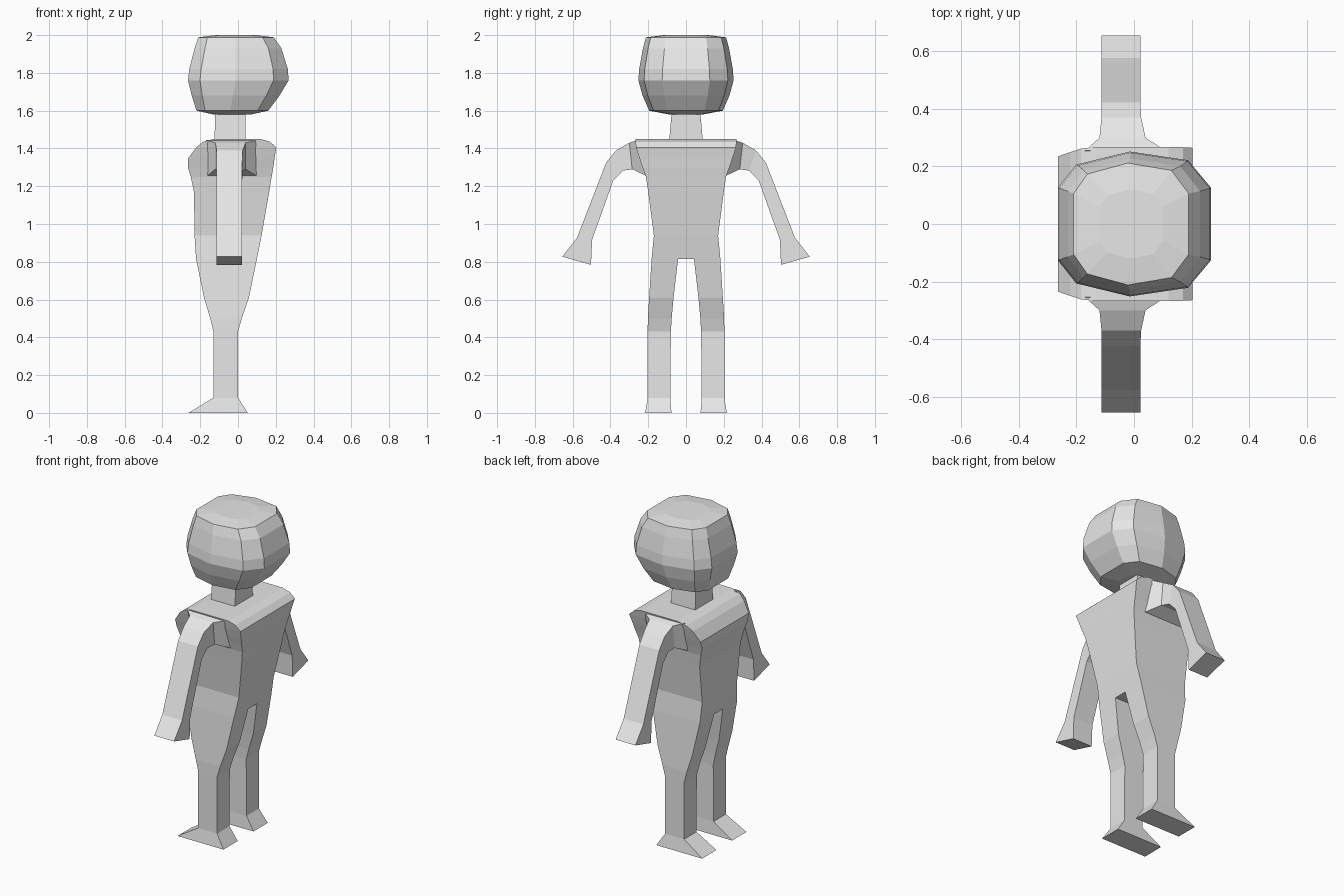
import bpy
import bmesh

cube = bpy.data.objects.get("Cube")
if cube:
    bpy.data.objects.remove(cube, do_unlink=True)

grey = bpy.data.materials.new("plain grey")
grey.use_nodes = True
colour = (0.8, 0.8, 0.8, 1)
grey.diffuse_color = colour
grey.node_tree.nodes["Principled BSDF"].inputs["Base Color"].default_value = colour


def loft(name, rings, side=1):
    """Skin a list of equally long point rings and cap both ends."""
    bm = bmesh.new()
    loops = [[bm.verts.new((x, side * y, z)) for x, y, z in ring] for ring in rings]
    n = len(loops[0])
    for a, b in zip(loops, loops[1:]):
        for i in range(n):
            j = (i + 1) % n
            bm.faces.new((a[i], a[j], b[j], b[i]))
    bm.faces.new(loops[0])
    bm.faces.new(loops[-1])
    bmesh.ops.recalc_face_normals(bm, faces=bm.faces)
    mesh = bpy.data.meshes.new(name)
    bm.to_mesh(mesh)
    bm.free()
    mesh.materials.append(grey)
    obj = bpy.data.objects.new(name, mesh)
    bpy.context.collection.objects.link(obj)
    return obj


def box_ring(z, x0, x1, y0, y1):
    return [(x0, y0, z), (x1, y0, z), (x1, y1, z), (x0, y1, z)]


def body_ring(z, x0, x1, y_chest, y_back):
    return [(x0, -y_chest, z), (x1, -y_back, z), (x1, y_back, z), (x0, y_chest, z)]


def head_ring(z, x0, x1, width):
    # Ten-sided outline, flatter at the face and the back
    half = [(-1, 0.5), (-0.76, 0.82), (-0.06, 1), (0.7, 0.88), (1, 0.5)]
    mid, rad = (x0 + x1) / 2, (x1 - x0) / 2
    pts = half + [(x, -y) for x, y in reversed(half)]
    return [(mid + rad * x, width * y, z) for x, y in pts]


# Head, with a shallow chin underneath
loft("head", [head_ring(*r) for r in [
    (1.58, -0.13, 0.07, 0.09), (1.6, -0.22, 0.16, 0.195), (1.68, -0.245, 0.22, 0.23),
    (1.76, -0.265, 0.268, 0.252), (1.82, -0.258, 0.264, 0.248),
    (1.93, -0.23, 0.23, 0.228), (1.988, -0.21, 0.19, 0.212), (2.0, -0.12, 0.1, 0.12)]])

# Neck
loft("neck", [body_ring(1.43, -0.125, 0.04, 0.09, 0.09),
              body_ring(1.6, -0.12, 0.04, 0.075, 0.075)])

# Torso, from hips to rounded shoulders
loft("torso", [body_ring(*r) for r in [
    (0.815, -0.222, 0.1, 0.182, 0.182), (0.94, -0.23, 0.125, 0.17, 0.17),
    (1.17, -0.233, 0.165, 0.2, 0.2), (1.25, -0.25, 0.178, 0.212, 0.212),
    (1.3, -0.265, 0.187, 0.222, 0.23), (1.345, -0.265, 0.193, 0.235, 0.245),
    (1.405, -0.222, 0.203, 0.25, 0.265), (1.435, -0.185, 0.17, 0.262, 0.267),
    (1.45, -0.13, 0.12, 0.268, 0.268)]])

# Arm stations: x range, then outer and inner edge in the y-z plane
arm = [
    (-0.17, 0.11, (0.255, 1.445), (0.2, 1.25)),
    (-0.12, 0.04, (0.3, 1.43), (0.285, 1.29)),
    (-0.113, 0.025, (0.37, 1.39), (0.335, 1.282)),
    (-0.113, 0.022, (0.423, 1.325), (0.385, 1.23)),
    (-0.113, 0.022, (0.577, 0.927), (0.497, 0.917)),
    (-0.113, 0.022, (0.655, 0.827), (0.503, 0.784)),
]
# Leg levels: height, x range, inner and outer side
leg = [
    (0.08, -0.13, 0, 0.083, 0.203), (0.43, -0.13, 0, 0.08, 0.203),
    (0.5, -0.147, 0.02, 0.076, 0.202), (0.61, -0.18, 0.058, 0.066, 0.195),
    (0.815, -0.222, 0.1, 0.042, 0.182),
]
foot = [(0, -0.262, 0.052, 0.077, 0.216), (0.08, -0.13, 0, 0.083, 0.203)]

for label, side in (("left", -1), ("right", 1)):
    loft(label + "_arm", [[(x0, *outer), (x1, *outer), (x1, *inner), (x0, *inner)]
                          for x0, x1, outer, inner in arm], side)
    loft(label + "_leg", [box_ring(*r) for r in leg], side)
    loft(label + "_foot", [box_ring(*r) for r in foot], side)
